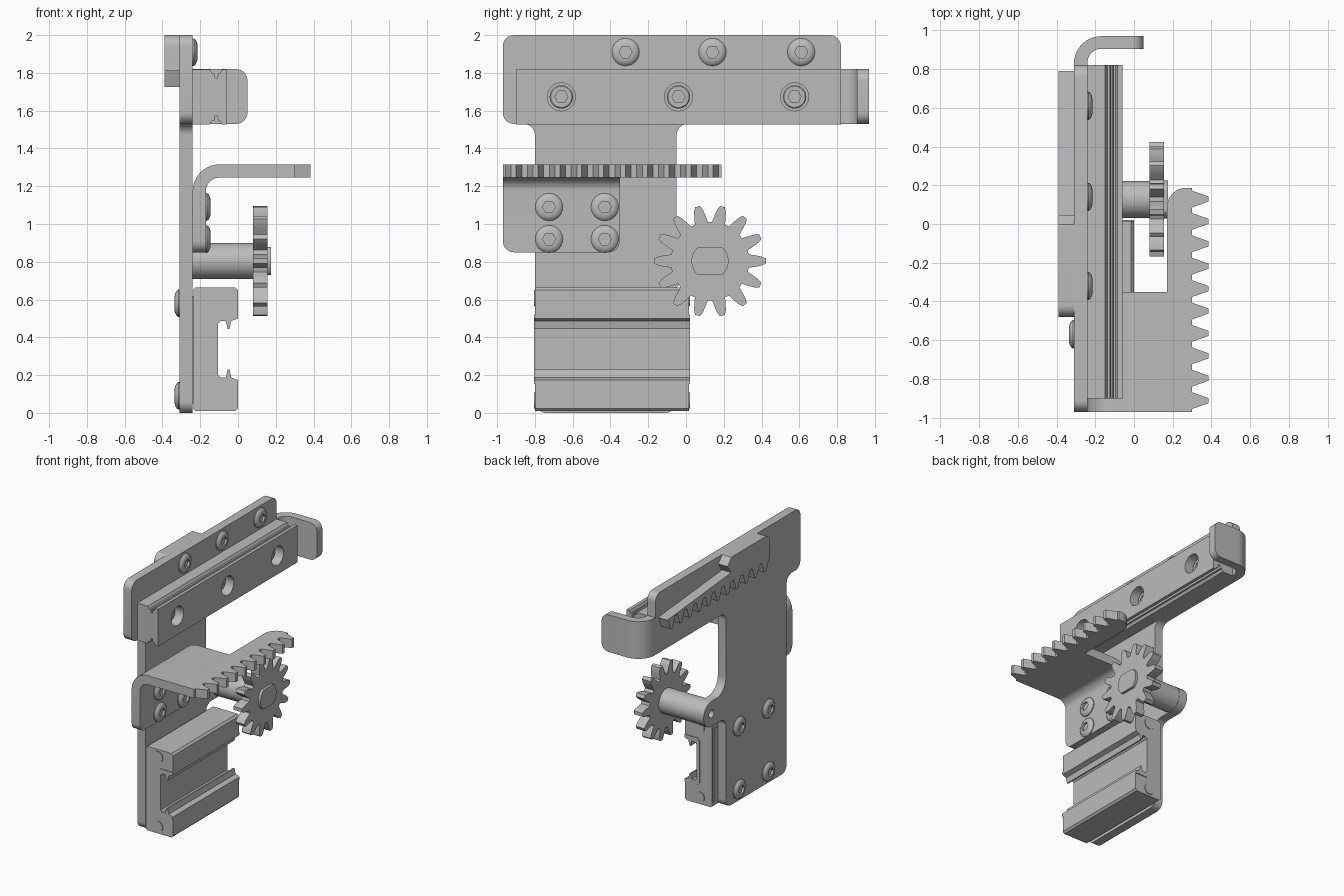
import bpy, bmesh, math
from mathutils import Vector

cube = bpy.data.objects.get("Cube")
if cube:
    bpy.data.objects.remove(cube, do_unlink=True)

grey = bpy.data.materials.new("machined grey")
grey.use_nodes = True
COLOUR = (0.5, 0.5, 0.5, 1)
grey.diffuse_color = COLOUR
grey.node_tree.nodes["Principled BSDF"].inputs["Base Color"].default_value = COLOUR


def finish(name, bm):
    bmesh.ops.recalc_face_normals(bm, faces=bm.faces)
    mesh = bpy.data.meshes.new(name)
    bm.to_mesh(mesh)
    bm.free()
    mesh.materials.append(grey)
    ob = bpy.data.objects.new(name, mesh)
    bpy.context.collection.objects.link(ob)
    smooth(ob)
    return ob


def smooth(ob):
    bpy.ops.object.select_all(action='DESELECT')
    ob.select_set(True)
    bpy.context.view_layer.objects.active = ob
    bpy.ops.object.shade_smooth_by_angle(angle=math.radians(30))


def fillet(corners, steps=8):
    """Outline from (u, v) or (u, v, radius) corners."""
    out = []
    for i, c in enumerate(corners):
        p = Vector(c[:2])
        if len(c) == 2:
            out.append(p)
            continue
        a = (Vector(corners[i - 1][:2]) - p).normalized()
        b = (Vector(corners[(i + 1) % len(corners)][:2]) - p).normalized()
        half = a.angle(b) / 2
        reach = c[2] / math.tan(half)
        centre = p + (a + b).normalized() * c[2] / math.sin(half)
        start, end = p + a * reach - centre, p + b * reach - centre
        for s in range(steps + 1):
            out.append(centre + start.lerp(end, s / steps).normalized() * c[2])
    return out


def extrude(name, outline, axis, lo, hi, round_edges=None, radius=0.06):
    """Prism along an axis; round_edges picks straight edges to round."""
    def place(p, t):
        return {'x': (t, p[0], p[1]), 'y': (p[0], t, p[1]), 'z': (p[0], p[1], t)}[axis]
    bm = bmesh.new()
    low = [bm.verts.new(place(p, lo)) for p in outline]
    high = [bm.verts.new(place(p, hi)) for p in outline]
    bm.faces.new(low)
    bm.faces.new(high)
    for i in range(len(low)):
        bm.faces.new((low[i - 1], low[i], high[i], high[i - 1]))
    if round_edges:
        bmesh.ops.recalc_face_normals(bm, faces=bm.faces)
        edges = [e for e in bm.edges if all(round_edges(v.co) for v in e.verts)
                 and e.calc_length() < 0.1]
        bmesh.ops.bevel(bm, geom=edges, offset=radius, segments=8,
                        profile=0.5, affect='EDGES')
    return finish(name, bm)


def circle(u, v, r, n=40):
    return [(u + r * math.cos(i * math.tau / n), v + r * math.sin(i * math.tau / n))
            for i in range(n)]


def mirror(half, centre):
    """Close a half outline (x, offset) across the height centre."""
    return ([(x, centre + d) for x, d in half]
            + [(x, centre - d) for x, d in reversed(half)])


def screw(name, x, y, z, side, rings):
    """Turned head from (radius, height) rings ending in a hexagonal socket."""
    bm = bmesh.new()
    n, loops = 24, []
    for k, (r, h) in enumerate(rings + [(0.03, rings[-1][1]), (0.03, 0.008)]):
        loop = []
        for i in range(n):
            a = i * math.tau / n
            q = r
            if k >= len(rings):
                q = r / math.cos(a % (math.tau / 6) - math.tau / 12)
            loop.append(bm.verts.new((x + side * h, y + q * math.cos(a), z + q * math.sin(a))))
        loops.append(loop)
    for a, b in zip(loops, loops[1:]):
        for i in range(n):
            bm.faces.new((a[i - 1], a[i], b[i], b[i - 1]))
    bm.faces.new(loops[0])
    bm.faces.new(loops[-1])
    return finish(name, bm)


BUTTON = [(0.073, 0), (0.073, 0.006), (0.066, 0.015), (0.055, 0.021), (0.042, 0.025)]
CAP = [(0.062, 0), (0.062, 0.045), (0.056, 0.05)]


def cut(ob, cutters):
    for c in cutters:
        mod = ob.modifiers.new("hole", 'BOOLEAN')
        mod.operation, mod.object, mod.solver = 'DIFFERENCE', c, 'EXACT'
        bpy.context.view_layer.objects.active = ob
        bpy.ops.object.modifier_apply(modifier=mod.name)
        bpy.data.objects.remove(c, do_unlink=True)
    smooth(ob)


PITCH = 0.1157


def rack_teeth(start, count, root, tip):
    """Trapezoid teeth as (along, out) points."""
    pts = []
    for i in range(count):
        c = start + (i + 0.5) * PITCH
        pts += [(c - 0.043, root), (c - 0.013, tip), (c + 0.013, tip), (c + 0.043, root)]
    return pts


GY, GZ = 0.127, 0.804  # gear axis

# Main T-shaped plate with a lobe for the gear shaft
plate = extrude("main_plate", fillet([
    (-0.97, 2, 0.06), (0.82, 2, 0.06), (0.82, 1.53), (-0.05, 1.53, 0.06),
    (-0.05, GZ + 0.098, 0.12), (GY + 0.098, GZ + 0.098, 0.095),
    (GY + 0.098, GZ - 0.098, 0.095), (-0.05, GZ - 0.098, 0.06),
    (-0.05, 0, 0.06), (-0.8, 0, 0.06), (-0.8, 1.53, 0.06), (-0.97, 1.53, 0.06)]),
    'x', -0.31, -0.24)
cut(plate, [extrude("shaft_hole", circle(GY, GZ, 0.03, 20), 'x', -0.35, -0.2)])

# Bent end stop
extrude("end_stop", fillet([
    (-0.31, 0.82), (-0.31, 0.97, 0.14), (0.05, 0.97), (0.05, 0.905),
    (-0.24, 0.905, 0.07), (-0.24, 0.82)]),
    'z', 1.53, 1.82, lambda v: v.x > 0.04)

# Linear rail with grooves and counterbored screws
RAIL_Z = 1.673
rail = extrude("rail", mirror([
    (-0.24, 0.145), (-0.15, 0.145), (-0.138, 0.125), (-0.125, 0.125), (-0.12, 0.1),
    (-0.11, 0.1), (-0.105, 0.125), (-0.095, 0.125), (-0.085, 0.145), (-0.06, 0.145)],
    RAIL_Z), 'y', -0.9, 0.82)
spots = (-0.66, -0.04, 0.575)
cut(rail, [extrude("counterbore", circle(y, RAIL_Z, 0.074), 'x', -0.17, 0) for y in spots])
for y in spots:
    screw("rail_screw", -0.17, y, RAIL_Z, 1, CAP)

# Upper rack on the back of the plate, teeth down
extrude("upper_rack", fillet([(0.79, 2, 0.06), (-0.48, 2, 0.06), (-0.48, 1.81)])
        + rack_teeth(-0.48, 11, 1.81, 1.725) + [(0.79, 1.81)], 'x', -0.39, -0.31)
for y in (-0.32, 0.14, 0.61):
    screw("rack_screw", -0.24, y, 1.91, 1, BUTTON)

# Lower bracket and its horizontal rack
extrude("rack_bracket", fillet([
    (-0.24, 0.85), (-0.24, 1.315, 0.14), (0.17, 1.315), (0.17, 1.245),
    (-0.17, 1.245, 0.07), (-0.17, 0.85)]),
    'y', -0.97, -0.35, lambda v: v.z < 0.86)
teeth = [(x, y) for y, x in rack_teeth(-0.97, 10, 0.3, 0.385)]
extrude("lower_rack", fillet([(0.3, 0.187), (0.17, 0.187, 0.1), (0.17, -0.97), (0.3, -0.97)])
        + teeth, 'z', 1.245, 1.315)
for y in (-0.725, -0.43):
    for z in (0.92, 1.09):
        screw("bracket_screw", -0.17, y, z, 1, BUTTON)

# Shaft, gear and flat-sided shaft end
extrude("gear_shaft", circle(GY, GZ, 0.096), 'x', -0.24, 0.08)
profile = [(-0.17, 0.208), (-0.115, 0.25), (-0.085, 0.275), (-0.045, 0.296),
           (0.045, 0.296), (0.085, 0.275), (0.115, 0.25), (0.17, 0.208)]
extrude("gear", [(GY + r * math.cos(k * math.tau / 14 + a), GZ + r * math.sin(k * math.tau / 14 + a))
                 for k in range(14) for a, r in profile], 'x', 0.08, 0.155)
extrude("shaft_end", [(u, max(GZ - 0.075, min(GZ + 0.075, v)))
                      for u, v in circle(GY, GZ, 0.098)], 'x', 0.155, 0.175)

# Carriage block with ridged channel, seals and end plugs
CZ = 0.337
channel = [(0, 0.163), (-0.035, 0.15), (-0.045, 0.108), (-0.055, 0.108),
           (-0.065, 0.15), (-0.09, 0.15), (-0.105, 0.135)]
outer = [(-0.235, 0.318), (-0.225, 0.328), (-0.015, 0.328), (0, 0.313)]
body = mirror(outer + channel, CZ)
extrude("carriage", body, 'y', -0.8, 0.015)
seal = mirror([(-0.13, 0.165), (-0.11, 0.185), (0, 0.185)] + channel, CZ)
for y in (-0.806, 0.015):
    extrude("carriage_seal", seal, 'y', y, y + 0.006)
    for z in (CZ - 0.272, CZ + 0.272):
        extrude("carriage_plug", circle(-0.13, z, 0.042, 24), 'y', y, y + 0.006)
extrude("carriage_spacer", [(-0.79, 0.05), (0, 0.05), (0, 0.62), (-0.79, 0.62)],
        'x', -0.24, -0.235)
for y in (-0.57, -0.21):
    for z in (0.09, 0.58):
        screw("carriage_screw", -0.31, y, z, -1, BUTTON)
